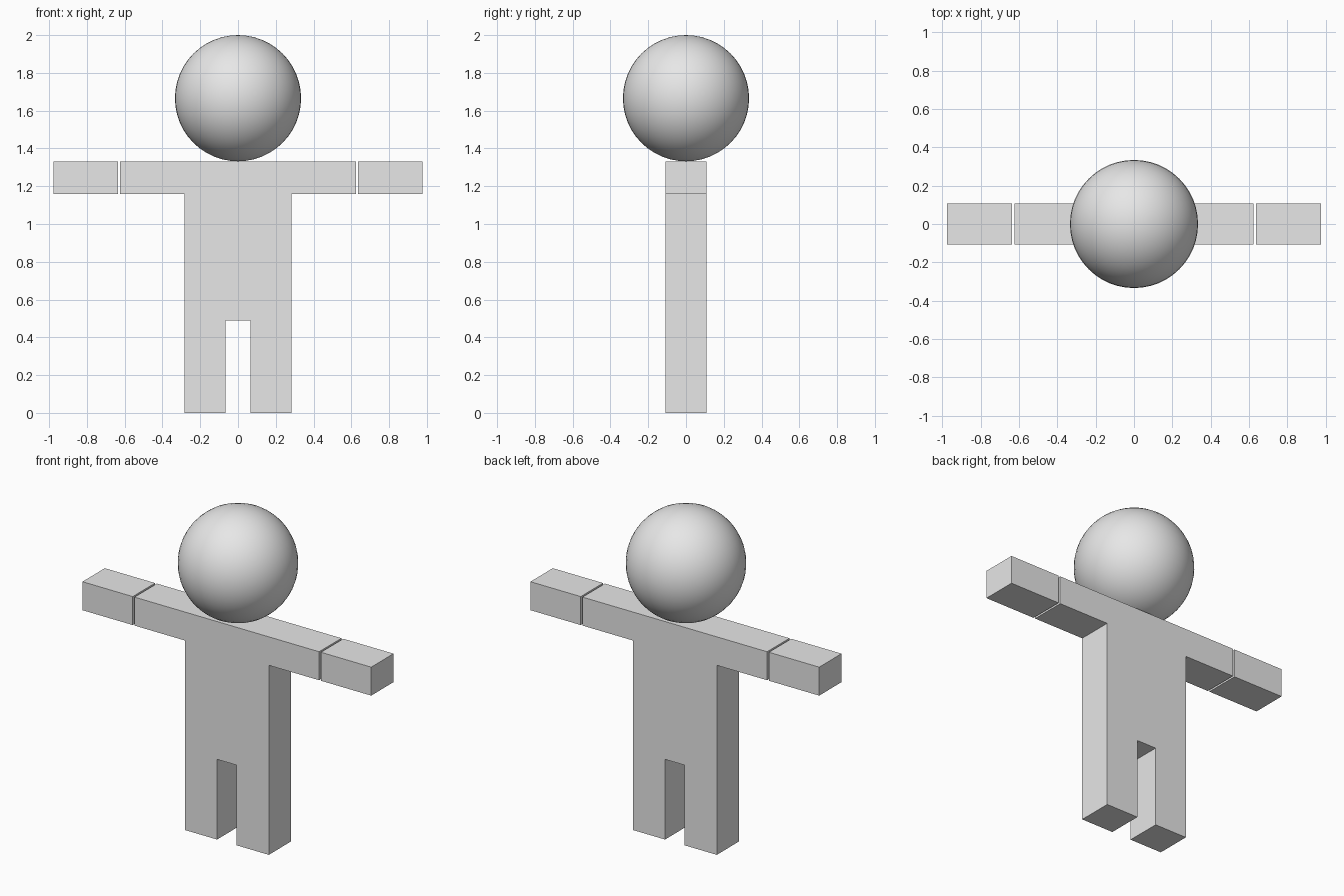
import bpy

if "Cube" in bpy.data.objects:
    bpy.data.objects.remove(bpy.data.objects["Cube"])

# One plain grey for the whole figure
grey = bpy.data.materials.new("light_grey")
grey.diffuse_color = (0.8, 0.8, 0.8, 1)
grey.use_nodes = True
grey.node_tree.nodes["Principled BSDF"].inputs["Base Color"].default_value = grey.diffuse_color

DEPTH = 0.108  # half thickness of body and limbs


def box(name, x0, x1, z0, z1):
    """Box between two x and two z limits, centred on y = 0."""
    bpy.ops.mesh.primitive_cube_add(size=1, location=((x0 + x1) / 2, 0, (z0 + z1) / 2))
    ob = bpy.context.object
    ob.name = name
    ob.scale = (x1 - x0, 2 * DEPTH, z1 - z0)
    bpy.ops.object.transform_apply(location=False, rotation=False, scale=True)
    ob.data.materials.append(grey)
    return ob


# Torso
box("torso", -0.284, 0.284, 0.49, 1.332)

# Limbs, mirrored left and right
for side, s in (("left", -1), ("right", 1)):
    for part, a, b, z0, z1 in (
        ("leg", 0.066, 0.284, 0.0, 0.49),
        ("upper_arm", 0.284, 0.624, 1.158, 1.332),
        ("forearm", 0.636, 0.976, 1.158, 1.332),
    ):
        x0, x1 = sorted((s * a, s * b))
        box(f"{side}_{part}", x0, x1, z0, z1)

# Head
bpy.ops.mesh.primitive_uv_sphere_add(segments=48, ring_count=24, radius=0.334, location=(0, 0, 1.666))
head = bpy.context.object
head.name = "head"
head.data.materials.append(grey)
bpy.ops.object.shade_smooth()
